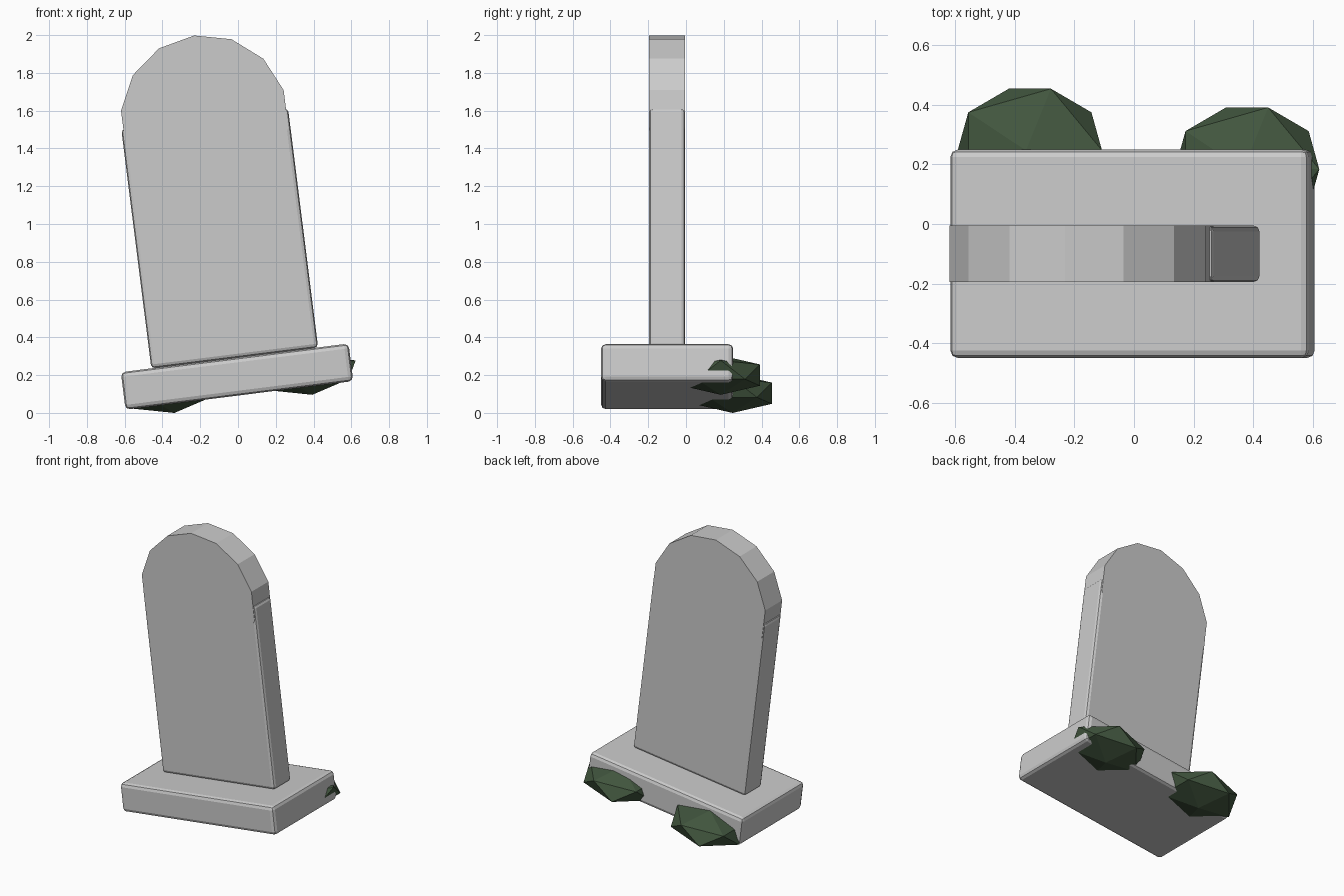
import bpy, bmesh, math
from mathutils import Matrix, Vector

if "Cube" in bpy.data.objects:
    bpy.data.objects.remove(bpy.data.objects["Cube"])

TILT = Matrix.Rotation(-0.125, 4, 'Y')
# frame of the leaning stone: origin at centre of the plinth
FRAME = Matrix.Translation((-0.005, -0.10, 0.192)) @ TILT


def finish(name, bm, matrix, mat=None):
    bmesh.ops.recalc_face_normals(bm, faces=bm.faces)
    mesh = bpy.data.meshes.new(name)
    bm.to_mesh(mesh)
    bm.free()
    obj = bpy.data.objects.new(name, mesh)
    obj.matrix_world = matrix
    bpy.context.collection.objects.link(obj)
    if mat:
        mesh.materials.append(mat)
    return obj


def bevelled_box(name, size, centre, bevel):
    bm = bmesh.new()
    bmesh.ops.create_cube(bm, size=1)
    bmesh.ops.scale(bm, vec=size, verts=bm.verts)
    bmesh.ops.translate(bm, vec=centre, verts=bm.verts)
    obj = finish(name, bm, FRAME)
    mod = obj.modifiers.new("bevel", 'BEVEL')
    mod.width = bevel
    mod.segments = 2
    return obj


# plinth and upright slab
bevelled_box("plinth", (1.215, 0.70, 0.20), (0, 0, 0), 0.025)
bevelled_box("slab", (0.89, 0.19, 1.275), (0, 0, 0.7375), 0.02)

# rounded head: 14-sided disc with one corner pointing up
bm = bmesh.new()
ring = []
for i in range(14):
    a = math.pi / 2 + i * math.tau / 14
    ring.append(bm.verts.new((0.445 * math.cos(a), -0.095, 1.375 + 0.445 * math.sin(a))))
face = bm.faces.new(ring)
ext = bmesh.ops.extrude_face_region(bm, geom=[face], use_keep_orig=True)
bmesh.ops.translate(bm, vec=(0, 0.19, 0),
                    verts=[g for g in ext["geom"] if isinstance(g, bmesh.types.BMVert)])
finish("rounded_head", bm, FRAME)

# moss clumps at the back of the plinth
moss = bpy.data.materials.new("moss")
moss.diffuse_color = (0.055, 0.095, 0.05, 1)
moss.use_nodes = True
moss.node_tree.nodes["Principled BSDF"].inputs["Base Color"].default_value = moss.diffuse_color
for name, pos in (("moss_left", (-0.35, 0.247, 0.104)),
                  ("moss_right", (0.38, 0.184, 0.20))):
    bm = bmesh.new()
    bmesh.ops.create_icosphere(bm, subdivisions=1, radius=1)
    bmesh.ops.scale(bm, vec=(0.28, 0.244, 0.105), verts=bm.verts)
    finish(name, bm, Matrix.Translation(pos) @ TILT, moss)
